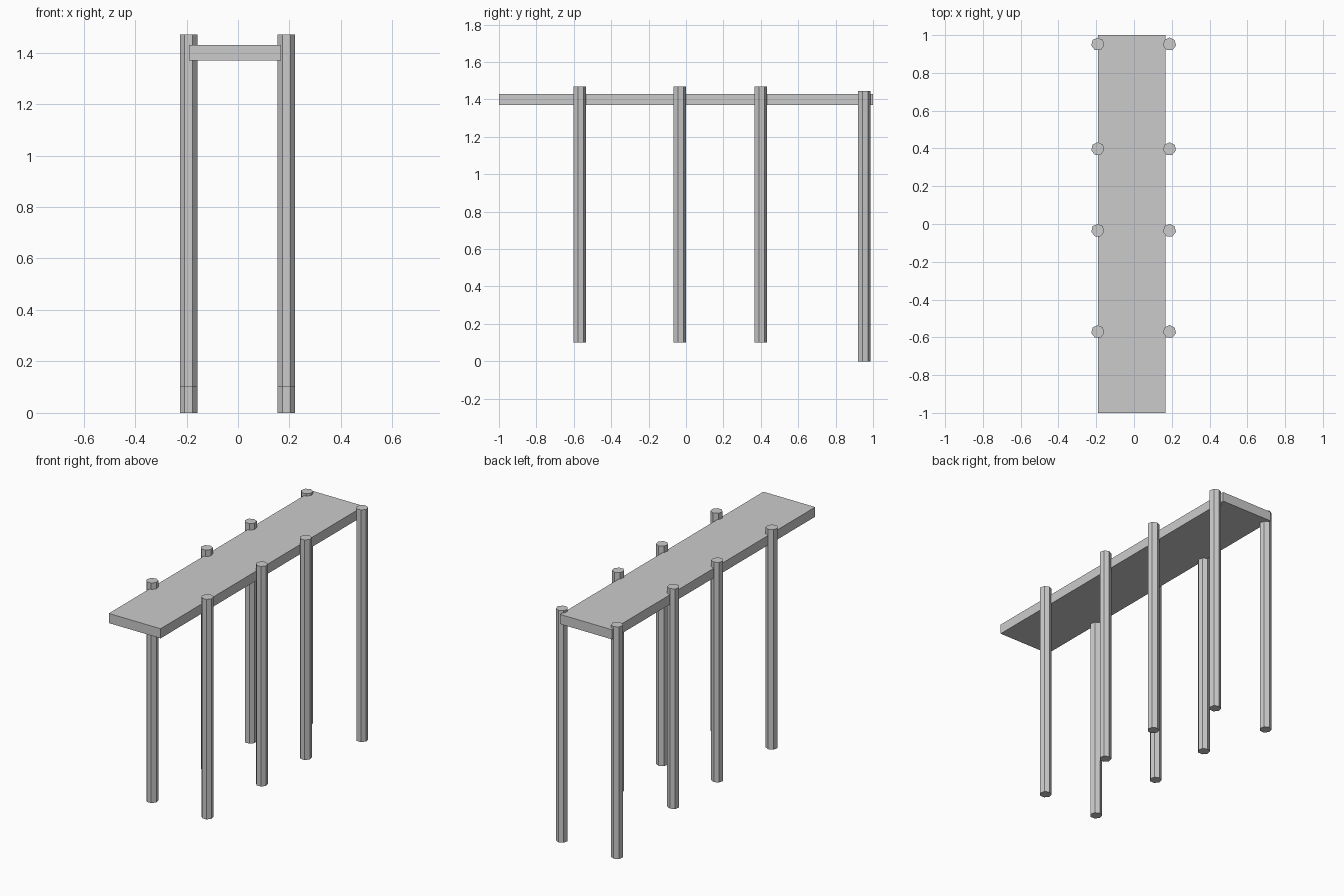
import bpy, math

if "Cube" in bpy.data.objects:
    bpy.data.objects.remove(bpy.data.objects["Cube"])


def box(name, lo, hi):
    size = [b - a for a, b in zip(lo, hi)]
    mid = [(a + b) / 2 for a, b in zip(lo, hi)]
    bpy.ops.mesh.primitive_cube_add(size=1, location=mid)
    ob = bpy.context.object
    ob.name = name
    ob.scale = size
    bpy.ops.object.transform_apply(location=False, rotation=False, scale=True)


def post(name, x, y, z0, z1):
    # seven-sided piling with a flat face to the front
    bpy.ops.mesh.primitive_cylinder_add(vertices=7, radius=0.035, depth=z1 - z0,
                                        location=(x, y, (z0 + z1) / 2))
    bpy.context.object.name = name


# walkway deck
box("deck", (-0.19, -1, 1.37), (0.167, 1, 1.43))

# pairs of pilings, the last pair set lower
rows = [(-0.57, 0.1, 1.47), (-0.034, 0.1, 1.47), (0.398, 0.1, 1.47), (0.952, 0.0, 1.445)]
for i, (y, z0, z1) in enumerate(rows):
    for side, x in (("left", -0.192), ("right", 0.188)):
        post(f"{side}_piling_{i + 1}", x, y, z0, z1)
